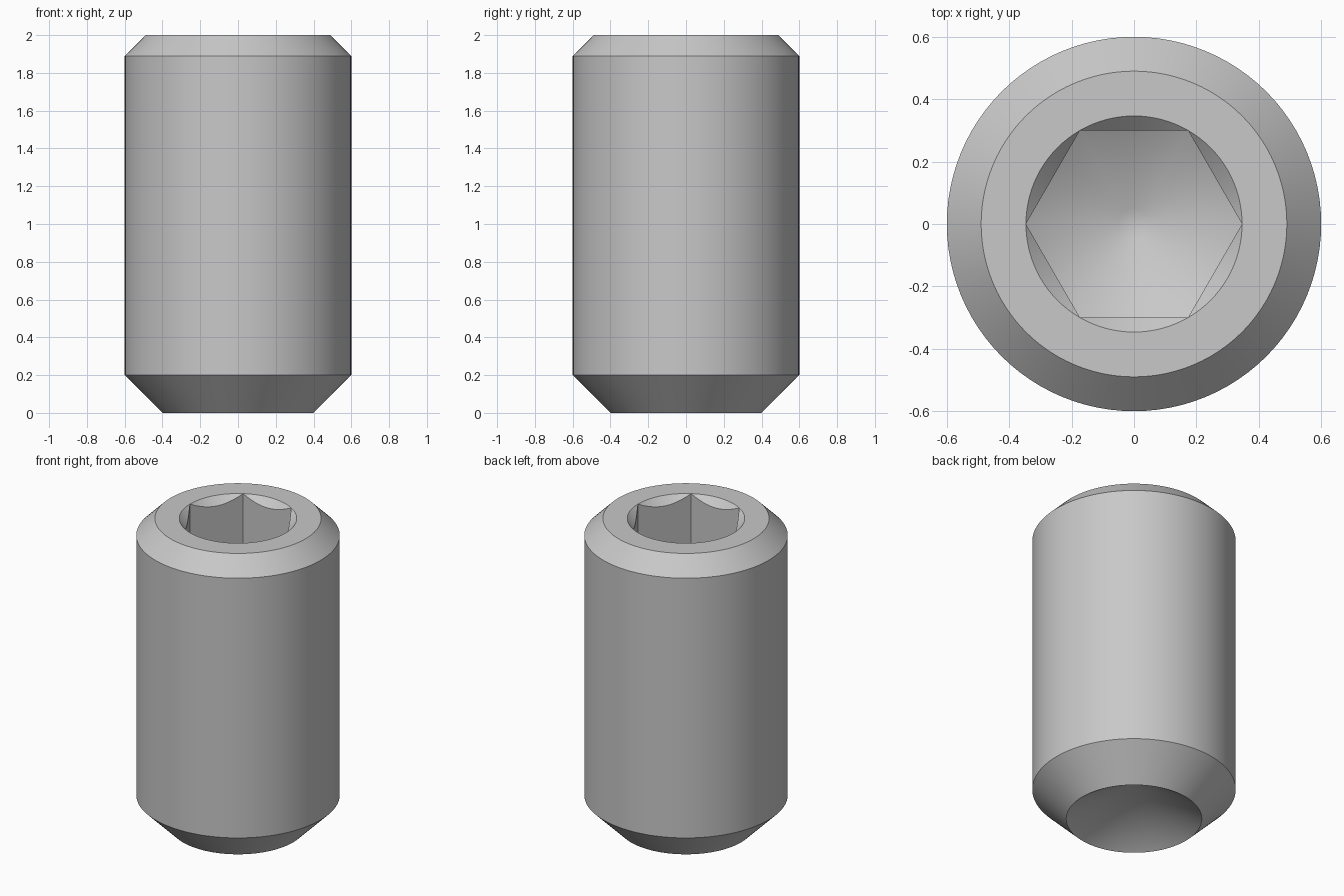
import bpy
import bmesh
import math

cube = bpy.data.objects.get("Cube")
if cube:
    bpy.data.objects.remove(cube, do_unlink=True)

SEGMENTS = 96            # multiple of six, so socket corners land on vertices
HEX_FLAT = 0.3           # centre to flat of the socket
HEX_CORNER = HEX_FLAT / math.cos(math.radians(30))
DRILL = math.tan(math.radians(30))
SOCKET_FLOOR = 1.3


def hex_radius(angle):
    """Distance from the axis to the hexagonal socket wall."""
    return HEX_FLAT / math.cos(angle % math.radians(60) - math.radians(30))


def round_ring(radius, z):
    return lambda a: (radius, z)


def hex_ring(height):
    """Ring on the socket wall; its height depends on its radius."""
    return lambda a: (hex_radius(a), height(hex_radius(a)))


def floor_height(radius):
    return SOCKET_FLOOR - (HEX_CORNER - radius) * DRILL


# Steel material
steel = bpy.data.materials.new("grey steel")
steel.use_nodes = True
colour = (0.58, 0.58, 0.58, 1.0)
steel.diffuse_color = colour
steel.node_tree.nodes["Principled BSDF"].inputs["Base Color"].default_value = colour

# Rings from the cup point, up the outside, over the rim and down the socket
rings = [
    round_ring(0.4, 0.0),
    round_ring(0.6, 0.2),
    round_ring(0.6, 1.89),
    round_ring(0.49, 2.0),
    round_ring(HEX_CORNER, 2.0),
    hex_ring(lambda r: 2.0 - (HEX_CORNER - r)),
    hex_ring(floor_height),
    round_ring(0.05, floor_height(0.05)),
]

bm = bmesh.new()
loops = []
for ring in rings:
    loop = []
    for i in range(SEGMENTS):
        a = math.tau * i / SEGMENTS
        r, z = ring(a)
        loop.append(bm.verts.new((r * math.cos(a), r * math.sin(a), z)))
    loops.append(loop)

for lower, upper in zip(loops, loops[1:]):
    for i in range(SEGMENTS):
        j = (i + 1) % SEGMENTS
        bm.faces.new((lower[i], lower[j], upper[j], upper[i]))

# Small flat at the bottom of the socket
bm.faces.new(loops[-1])

# Conical cup in the underside
apex = bm.verts.new((0, 0, 0.4 * DRILL))
for i in range(SEGMENTS):
    bm.faces.new((loops[0][(i + 1) % SEGMENTS], loops[0][i], apex))

# Join the countersink to the socket corners
bmesh.ops.remove_doubles(bm, verts=bm.verts, dist=1e-5)
bmesh.ops.recalc_face_normals(bm, faces=bm.faces)

mesh = bpy.data.meshes.new("set_screw")
bm.to_mesh(mesh)
bm.free()
mesh.materials.append(steel)
screw = bpy.data.objects.new("set_screw", mesh)
bpy.context.collection.objects.link(screw)

bpy.ops.object.select_all(action="DESELECT")
screw.select_set(True)
bpy.context.view_layer.objects.active = screw
bpy.ops.object.shade_smooth_by_angle(angle=math.radians(32))
